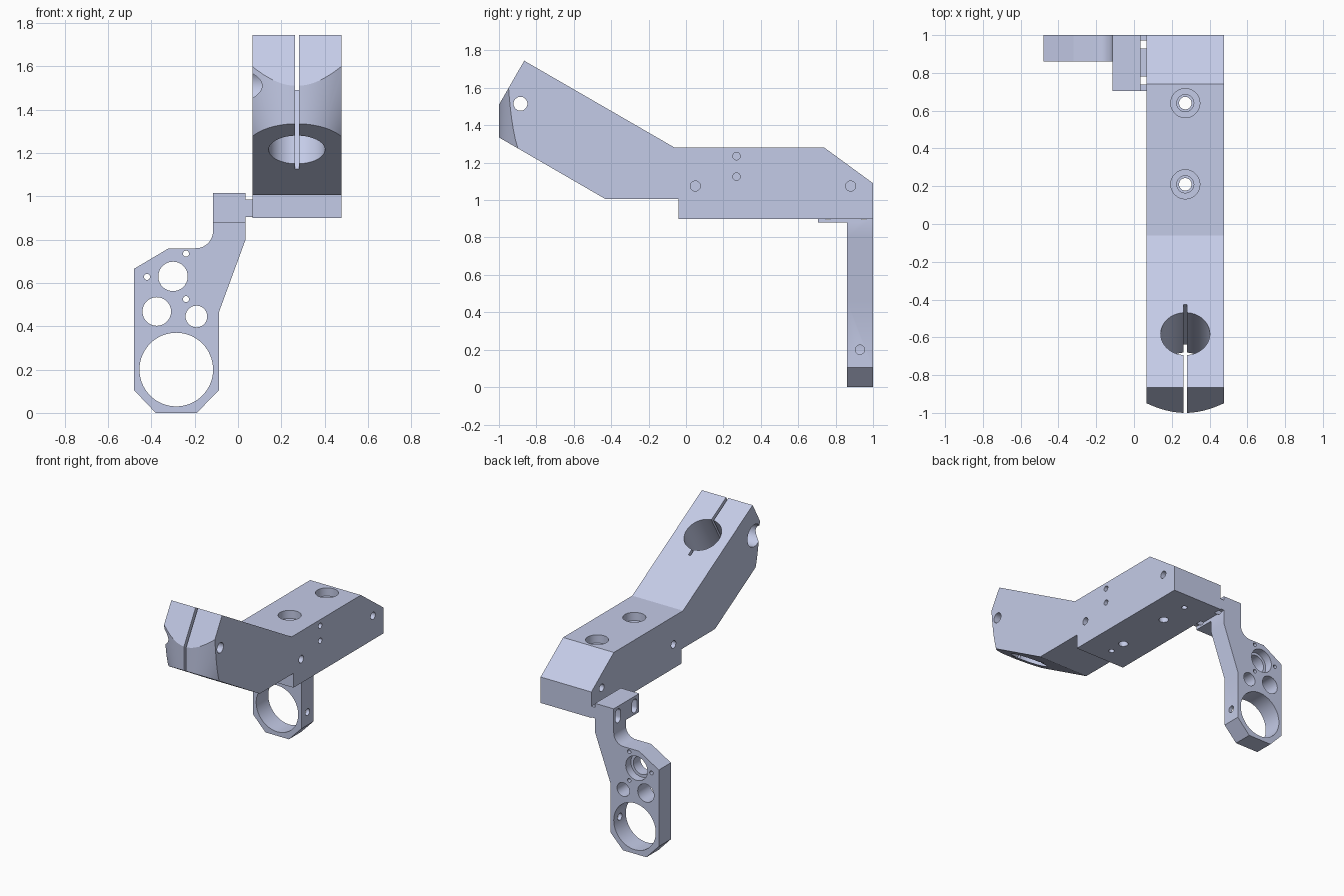
import bpy, bmesh, math
from mathutils import Vector, Matrix

if "Cube" in bpy.data.objects:
    bpy.data.objects.remove(bpy.data.objects["Cube"], do_unlink=True)

metal = bpy.data.materials.new("pale_blue_grey_metal")
metal.use_nodes = True
COLOUR = (0.591, 0.638, 0.855, 1)
metal.diffuse_color = COLOUR
metal.node_tree.nodes["Principled BSDF"].inputs["Base Color"].default_value = COLOUR


def finish(bm, name):
    bmesh.ops.recalc_face_normals(bm, faces=bm.faces)
    mesh = bpy.data.meshes.new(name)
    bm.to_mesh(mesh)
    bm.free()
    mesh.materials.append(metal)
    ob = bpy.data.objects.new(name, mesh)
    bpy.context.collection.objects.link(ob)
    return ob


def prism(name, profile, axis, lo, hi):
    """Extrude a 2D profile along x (profile is y,z) or y (profile is x,z)."""
    place = (lambda a, b, h: (h, a, b)) if axis == "X" else (lambda a, b, h: (a, h, b))
    bm = bmesh.new()
    face = bm.faces.new([bm.verts.new(place(a, b, lo)) for a, b in profile])
    new = bmesh.ops.extrude_face_region(bm, geom=[face])["geom"]
    shift = Vector(place(0, 0, hi - lo))
    bmesh.ops.translate(bm, vec=shift, verts=[v for v in new if isinstance(v, bmesh.types.BMVert)])
    return finish(bm, name)


def rod(start, end, radius, sides=48):
    start, end = Vector(start), Vector(end)
    turn = (end - start).to_track_quat("Z", "Y").to_matrix().to_4x4()
    bm = bmesh.new()
    bmesh.ops.create_cone(bm, cap_ends=True, segments=sides, radius1=radius, radius2=radius,
                          depth=(end - start).length,
                          matrix=Matrix.Translation((start + end) / 2) @ turn)
    return finish(bm, "cutter")


def combine(body, tool, operation="DIFFERENCE"):
    tool.hide_render = True
    mod = body.modifiers.new("bool", "BOOLEAN")
    mod.operation, mod.solver, mod.object = operation, "EXACT", tool
    bpy.context.view_layer.objects.active = body
    bpy.ops.object.modifier_apply(modifier=mod.name)
    bpy.data.objects.remove(tool, do_unlink=True)


def rect(a0, a1, b0, b1):
    return [(a0, b0), (a1, b0), (a1, b1), (a0, b1)]


def arc(cx, cz, r, a0, a1, n):
    return [(cx + r * math.cos(math.radians(a0 + (a1 - a0) * i / n)),
             cz + r * math.sin(math.radians(a0 + (a1 - a0) * i / n))) for i in range(n + 1)]


# Tilted clamp frame: u runs forward along the slope, w along the bore
C, S = math.cos(math.radians(30)), 0.5
MID, LEFT, RIGHT = 0.2715, 0.477, 0.066


def tilt(u, w):
    return (-0.793 - C * u + S * w, 1.215 + S * u + C * w)


# Main arm
arm = prism("clamp_arm", [
    (-1.04, 1.44), (-0.865, 1.745), (-0.06, 1.28), (0.74, 1.28), (1, 1.09), (1, 0.9),
    (-0.04, 0.9), (-0.04, 1.005), (-0.43, 1.005), (-1.04, 1.358)], "X", RIGHT, LEFT)

# Conical rounding of the clamp nose
bm = bmesh.new()
rings = []
for i in range(65):
    a = math.radians(-90 + 180 * i / 64)
    ring = []
    for r, w in ((0.21, -0.05), (0.47, 0.4), (0.9, 0.4), (0.9, -0.05)):
        y, z = tilt(r * math.cos(a), w)
        ring.append(bm.verts.new((MID + r * math.sin(a), y, z)))
    rings.append(ring)
for p, q in zip(rings, rings[1:]):
    for k in range(4):
        bm.faces.new((p[k], p[k - 1], q[k - 1], q[k]))
bm.faces.new(rings[0])
bm.faces.new(rings[-1])
combine(arm, finish(bm, "nose_cutter"))

# Clamp bore, split and clamp screw
combine(arm, rod((MID, *tilt(0, -0.3)), (MID, *tilt(0, 0.7)), 0.13, 64))
split = [tilt(u, w) for u, w in rect(-0.18, 0.6, -0.2, 0.7)]
combine(arm, prism("cutter", split, "X", MID - 0.009, MID + 0.009))
combine(arm, rod((0, -0.885, 1.515), (0.6, -0.885, 1.515), 0.037))
combine(arm, rod((0, -0.885, 1.515), (RIGHT + 0.1, -0.885, 1.515), 0.08))

# Counterbored mounting holes
for y in (0.21, 0.64):
    for radius, floor in ((0.077, 1.22), (0.045, 1.2), (0.033, 0.8)):
        combine(arm, rod((MID, y, 1.4), (MID, y, floor), radius))

# Blind holes in the sides and underside
for y in (0.05, 0.88):
    combine(arm, rod((0.6, y, 1.075), (LEFT - 0.1, y, 1.075), 0.027, 32))
    combine(arm, rod((0, y, 1.075), (RIGHT + 0.1, y, 1.075), 0.027, 32))
for z in (1.125, 1.235):
    combine(arm, rod((0.6, 0.27, z), (LEFT - 0.1, 0.27, z), 0.02, 32))
for y in (0.085, 0.86):
    combine(arm, rod((MID, y, 0.8), (MID, y, 0.98), 0.02, 32))

# Hanging leg plate with its bracket block and rail
plate = [(-0.115, 1.015), (0.035, 1.015), (0.035, 0.8), (-0.088, 0.465), (-0.088, 0.105),
         (-0.19, 0), (-0.38, 0), (-0.48, 0.105), (-0.48, 0.665), (-0.32, 0.76)]
plate += arc(-0.195, 0.84, 0.08, 270, 360, 12)
leg = prism("hanging_leg", plate, "Y", 0.86, 1)
combine(leg, prism("block", rect(-0.115, 0.035, 0.88, 1.015), "Y", 0.705, 0.93), "UNION")
combine(leg, prism("rail", rect(0.0, RIGHT, 0.905, 0.985), "Y", 0.705, 1), "UNION")

# Upright adjustment slots through the bracket
for y in (0.76, 0.95):
    slot = arc(y, 0.965, 0.03, 0, 180, 12) + arc(y, 0.925, 0.03, 180, 360, 12)
    combine(leg, prism("cutter", slot, "X", -0.2, 0.0659))

# Holes through the leg plate
for x, z, r in ((-0.285, 0.2, 0.17), (-0.3, 0.63, 0.068), (-0.375, 0.468, 0.066),
                (-0.192, 0.445, 0.05), (-0.42, 0.628, 0.014), (-0.24, 0.735, 0.014),
                (-0.24, 0.525, 0.014)):
    combine(leg, rod((x, 0.8, z), (x, 1.1, z), r, 64 if r > 0.1 else 40))
combine(leg, rod((-0.3, 0.94, 0.63), (-0.3, 1.1, 0.63), 0.088))
combine(leg, rod((-0.25, 0.93, 0.2), (0, 0.93, 0.2), 0.025, 32))

# Smooth bores, crisp edges
for ob in (arm, leg):
    bpy.ops.object.select_all(action="DESELECT")
    ob.select_set(True)
    bpy.context.view_layer.objects.active = ob
    bpy.ops.object.shade_smooth_by_angle(angle=math.radians(25))
